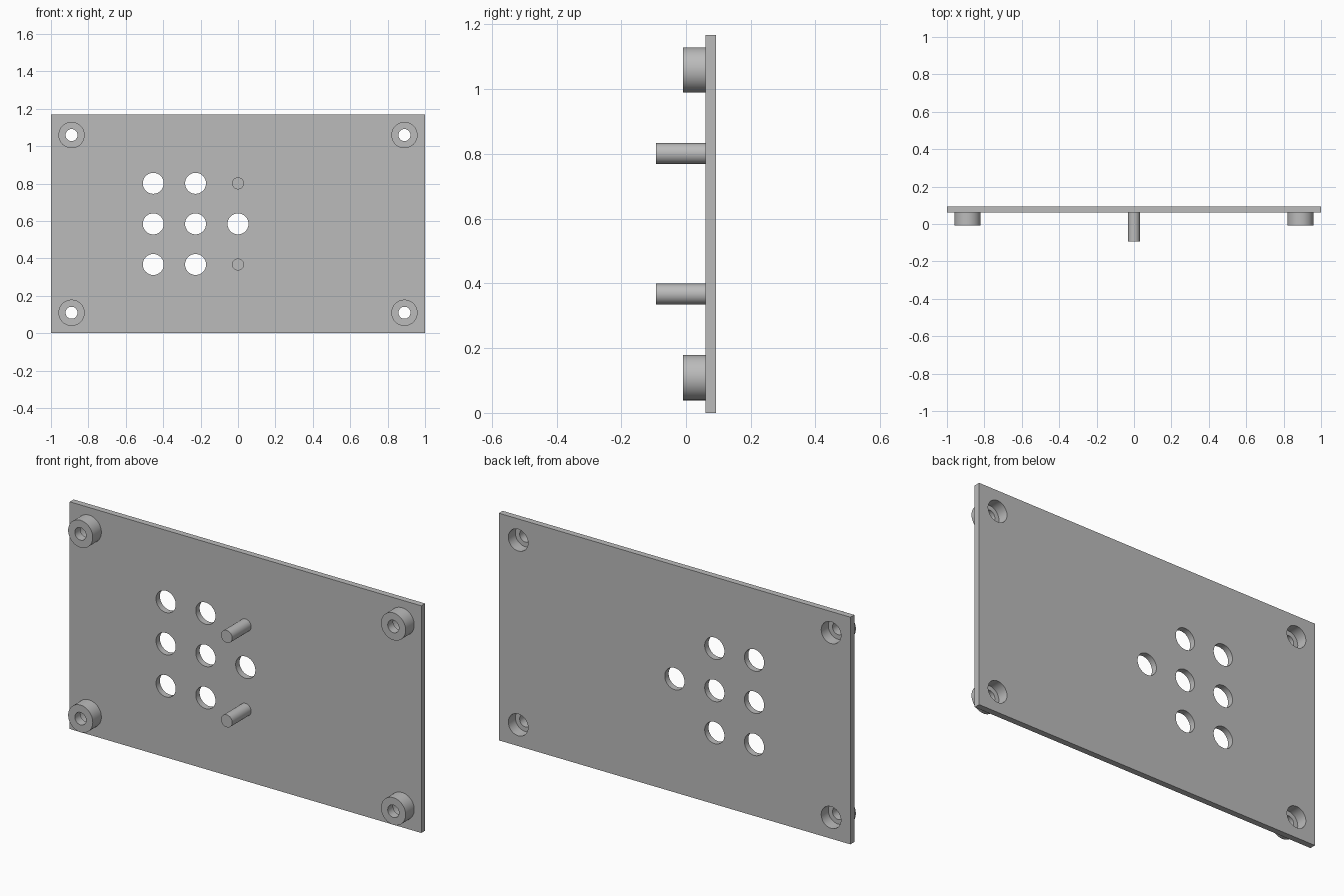
import bpy
import math

cube = bpy.data.objects.get("Cube")
if cube:
    bpy.data.objects.remove(cube, do_unlink=True)

grey = bpy.data.materials.new("plain grey")
grey.use_nodes = True
colour = (0.5, 0.5, 0.5, 1)
grey.diffuse_color = colour
grey.node_tree.nodes["Principled BSDF"].inputs["Base Color"].default_value = colour

HEIGHT = 1.168
MID = HEIGHT / 2
PLATE_FRONT, PLATE_BACK = 0.061, 0.0925
STANDOFF_FRONT, PIN_FRONT = -0.009, -0.0925
BORE_FLOOR = 0.035
OVERLAP = 0.01


def rod(name, x, z, radius, y0, y1):
    """Cylinder lying along y from y0 to y1."""
    bpy.ops.mesh.primitive_cylinder_add(
        vertices=64, radius=radius, depth=y1 - y0,
        location=(x, (y0 + y1) / 2, z), rotation=(math.pi / 2, 0, 0))
    obj = bpy.context.object
    obj.name = name
    obj.data.materials.append(grey)
    return obj


def apply_boolean(target, tool, operation):
    mod = target.modifiers.new(operation.lower(), "BOOLEAN")
    mod.operation = operation
    mod.solver = "EXACT"
    mod.object = tool
    bpy.context.view_layer.objects.active = target
    bpy.ops.object.modifier_apply(modifier=mod.name)
    bpy.data.objects.remove(tool, do_unlink=True)


# Flat plate
bpy.ops.mesh.primitive_cube_add(size=1, location=(0, (PLATE_FRONT + PLATE_BACK) / 2, MID))
plate = bpy.context.object
plate.name = "mounting_plate"
plate.scale = (2, PLATE_BACK - PLATE_FRONT, HEIGHT)
bpy.ops.object.transform_apply(location=True, rotation=True, scale=True)
plate.data.materials.append(grey)

# Corner standoffs, each with a screw hole and a wider bore from the back
for x in (-0.89, 0.89):
    for z in (MID - 0.475, MID + 0.475):
        standoff = rod("standoff", x, z, 0.07, STANDOFF_FRONT, PLATE_FRONT + OVERLAP)
        apply_boolean(plate, standoff, "UNION")
        apply_boolean(plate, rod("screw_hole", x, z, 0.032, -0.2, 0.2), "DIFFERENCE")
        apply_boolean(plate, rod("bore", x, z, 0.056, BORE_FLOOR, 0.2), "DIFFERENCE")

# Locating pins on the centre line
for z in (MID - 0.217, MID + 0.217):
    pin = rod("locating_pin", 0, z, 0.032, PIN_FRONT, PLATE_FRONT + OVERLAP)
    apply_boolean(plate, pin, "UNION")

# Round through holes: two columns of three and a single one in the centre
holes = [(x, MID + dz) for x in (-0.453, -0.227) for dz in (-0.217, 0, 0.217)]
for x, z in holes + [(0, MID)]:
    apply_boolean(plate, rod("round_hole", x, z, 0.056, -0.2, 0.2), "DIFFERENCE")

# Smooth round walls, crisp edges
bpy.ops.object.select_all(action="DESELECT")
plate.select_set(True)
bpy.context.view_layer.objects.active = plate
bpy.ops.object.shade_smooth_by_angle(angle=math.radians(30))
